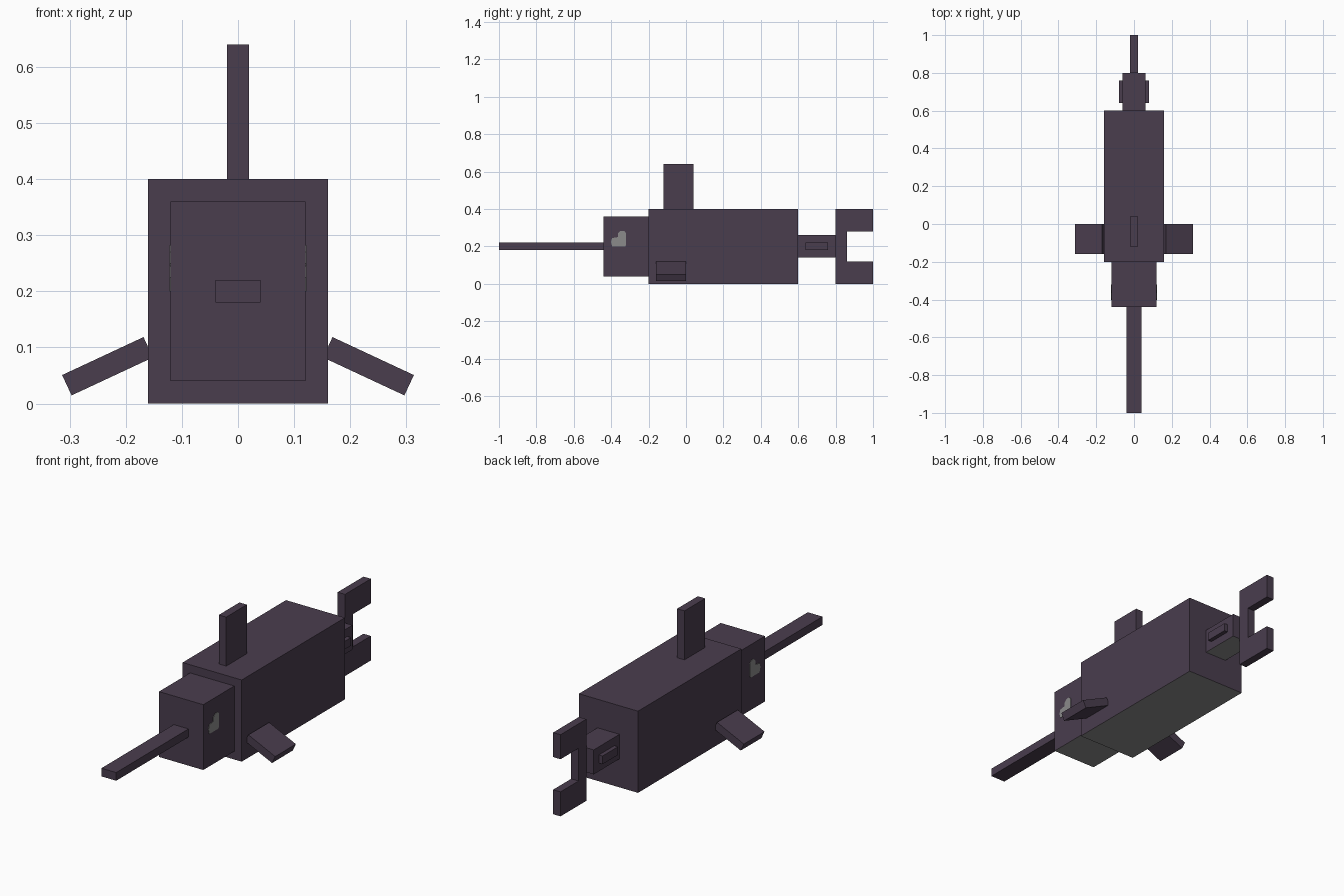
import bpy, bmesh, math
from mathutils import Matrix

if "Cube" in bpy.data.objects:
    bpy.data.objects.remove(bpy.data.objects["Cube"])


def material(name, rgb):
    mat = bpy.data.materials.new(name)
    mat.use_nodes = True
    mat.diffuse_color = (*rgb, 1)
    mat.node_tree.nodes["Principled BSDF"].inputs["Base Color"].default_value = (*rgb, 1)
    return mat


SKIN = material("dark_purple_skin", (0.068, 0.047, 0.076))
GREY = material("grey_belly_and_eye", (0.26, 0.26, 0.26))


def finish(name, bm, mats):
    bmesh.ops.recalc_face_normals(bm, faces=bm.faces)
    mesh = bpy.data.meshes.new(name)
    bm.to_mesh(mesh)
    bm.free()
    for mat in mats:
        mesh.materials.append(mat)
    obj = bpy.data.objects.new(name, mesh)
    bpy.context.collection.objects.link(obj)
    return obj


def box(name, half_x, y, z, belly=False, x=0, tilt=0):
    """Box from y and z ranges; tilt turns it about the y axis."""
    bm = bmesh.new()
    size = (2 * half_x, y[1] - y[0], z[1] - z[0])
    place = Matrix.Translation((x, sum(y) / 2, sum(z) / 2))
    bmesh.ops.create_cube(bm, size=1, matrix=place @ Matrix.Rotation(tilt, 4, "Y")
                          @ Matrix.Diagonal((*size, 1)))
    bm.normal_update()
    if belly:
        for face in bm.faces:
            face.material_index = int(face.normal.z < -0.9)
    return finish(name, bm, (SKIN, GREY))


def plate(name, outline, x0, x1, mat):
    """Extrude a (y, z) outline between two x positions."""
    bm = bmesh.new()
    face = bm.faces.new([bm.verts.new((x0, y, z)) for y, z in outline])
    moved = bmesh.ops.extrude_face_region(bm, geom=[face])["geom"]
    bmesh.ops.translate(bm, vec=(x1 - x0, 0, 0),
                        verts=[v for v in moved if isinstance(v, bmesh.types.BMVert)])
    return finish(name, bm, (mat,))


# Body, head and snout
box("body", 0.16, (-0.2, 0.6), (0, 0.4), belly=True)
box("head", 0.12, (-0.44, -0.2), (0.04, 0.36), belly=True)
box("long_snout", 0.04, (-1, -0.44), (0.18, 0.22))
box("dorsal_fin", 0.02, (-0.12, 0.04), (0.4, 0.64))

# Tail
box("tail_stem", 0.06, (0.6, 0.8), (0.14, 0.26), belly=True)
box("tail_keel", 0.08, (0.64, 0.76), (0.18, 0.22))
plate("tail_fin", [(0.8, 0), (1, 0), (1, 0.12), (0.86, 0.12),
                   (0.86, 0.28), (1, 0.28), (1, 0.4), (0.8, 0.4)], -0.02, 0.02, SKIN)

# Paired side fins and eyes
EYE = [(-0.395, 0.2), (-0.325, 0.2), (-0.32, 0.21), (-0.32, 0.27), (-0.33, 0.283),
       (-0.35, 0.283), (-0.363, 0.27), (-0.365, 0.25), (-0.395, 0.245), (-0.402, 0.225)]
for side, s in (("left", 1), ("right", -1)):
    box(side + "_fin", 0.08, (-0.16, 0), (0.0465, 0.0865),
        x=s * 0.2325, tilt=s * math.radians(25))
    plate(side + "_eye", EYE, s * 0.118, s * 0.122, GREY)
